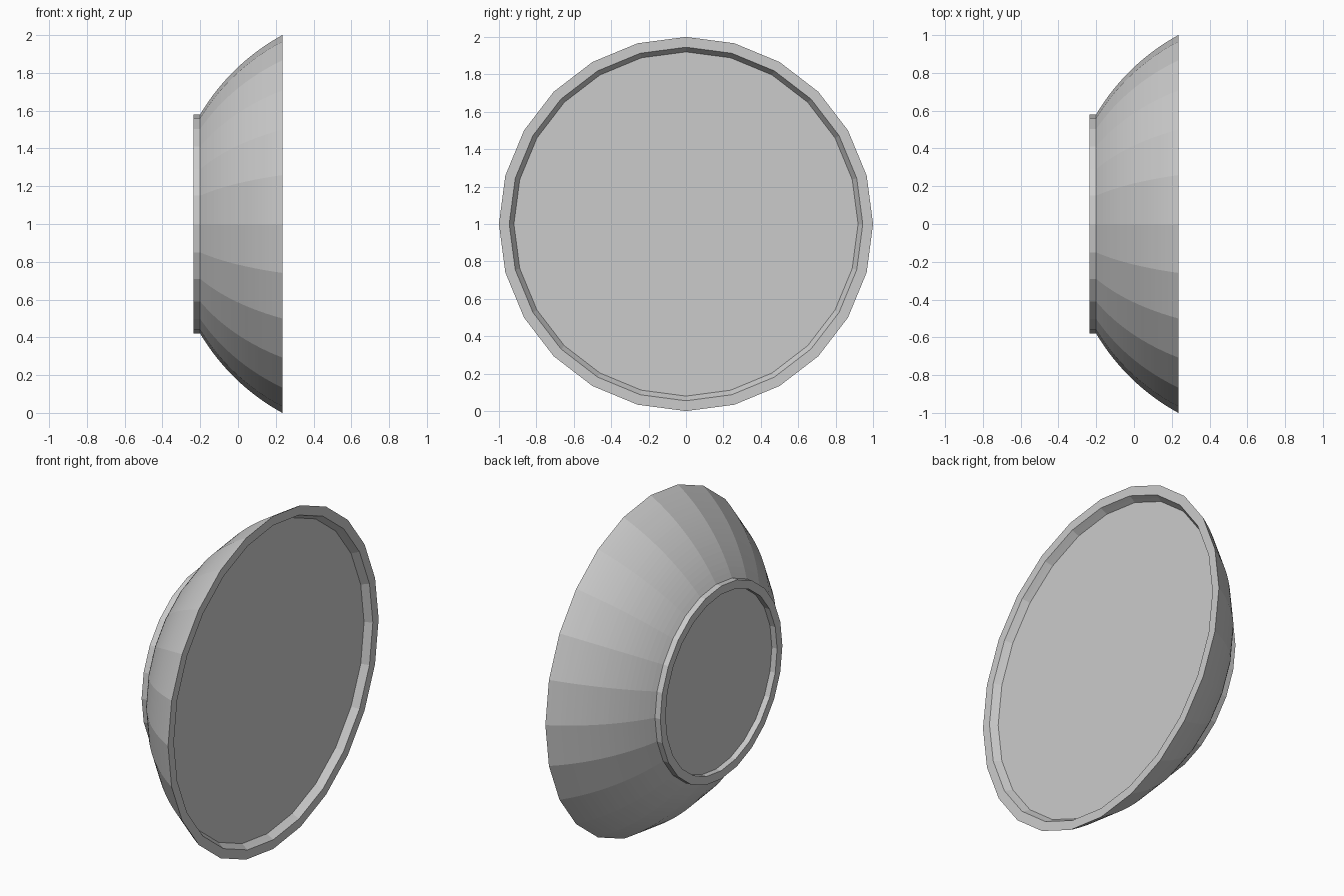
import bpy, bmesh
from math import sin, cos, tau, sqrt

if "Cube" in bpy.data.objects:
    bpy.data.objects.remove(bpy.data.objects["Cube"])

SIDES = 24
CX = 0.78            # centre of the spherical bowl curve along x
R_OUT, R_IN = 1.139, 1.091
RIM_X, FOOT_X, BASE_X = 0.235, -0.235, -0.20


def lathe(name, profile):
    """Spin (x, radius) points round the x axis at z = 1; radius 0 closes to a point."""
    bm = bmesh.new()
    rings = []
    for x, r in profile:
        if r == 0:
            rings.append([bm.verts.new((x, 0, 1))] * SIDES)
        else:
            rings.append([bm.verts.new((x, r * sin(tau * i / SIDES), 1 + r * cos(tau * i / SIDES)))
                          for i in range(SIDES)])
    for a, b in zip(rings, rings[1:]):
        for i in range(SIDES):
            j = (i + 1) % SIDES
            bm.faces.new(dict.fromkeys((a[i], a[j], b[j], b[i])))
    bmesh.ops.recalc_face_normals(bm, faces=bm.faces)
    mesh = bpy.data.meshes.new(name)
    bm.to_mesh(mesh)
    bm.free()
    obj = bpy.data.objects.new(name, mesh)
    bpy.context.collection.objects.link(obj)
    return obj


def arc(radius, x0, x1, n):
    """Points on the spherical wall between two x positions."""
    xs = [x0 + (x1 - x0) * k / n for k in range(n + 1)]
    return [(x, sqrt(radius ** 2 - (x - CX) ** 2)) for x in xs]


# Bowl: recessed base, foot ring, outer wall, rim, inner wall, floor
foot = [(BASE_X, 0), (BASE_X, 0.53), (FOOT_X, 0.53), (FOOT_X, 0.58)]
outer = arc(R_OUT, BASE_X, RIM_X, 24)
inner = arc(R_IN, RIM_X, BASE_X + 0.04, 20)
lathe("bowl", foot + outer + inner + [(BASE_X + 0.04, 0)])

# Flat filling just below the rim
lathe("filling", [(0.184, 0), (0.184, 0.912), (0.194, 0.92), (0.194, 0)])
